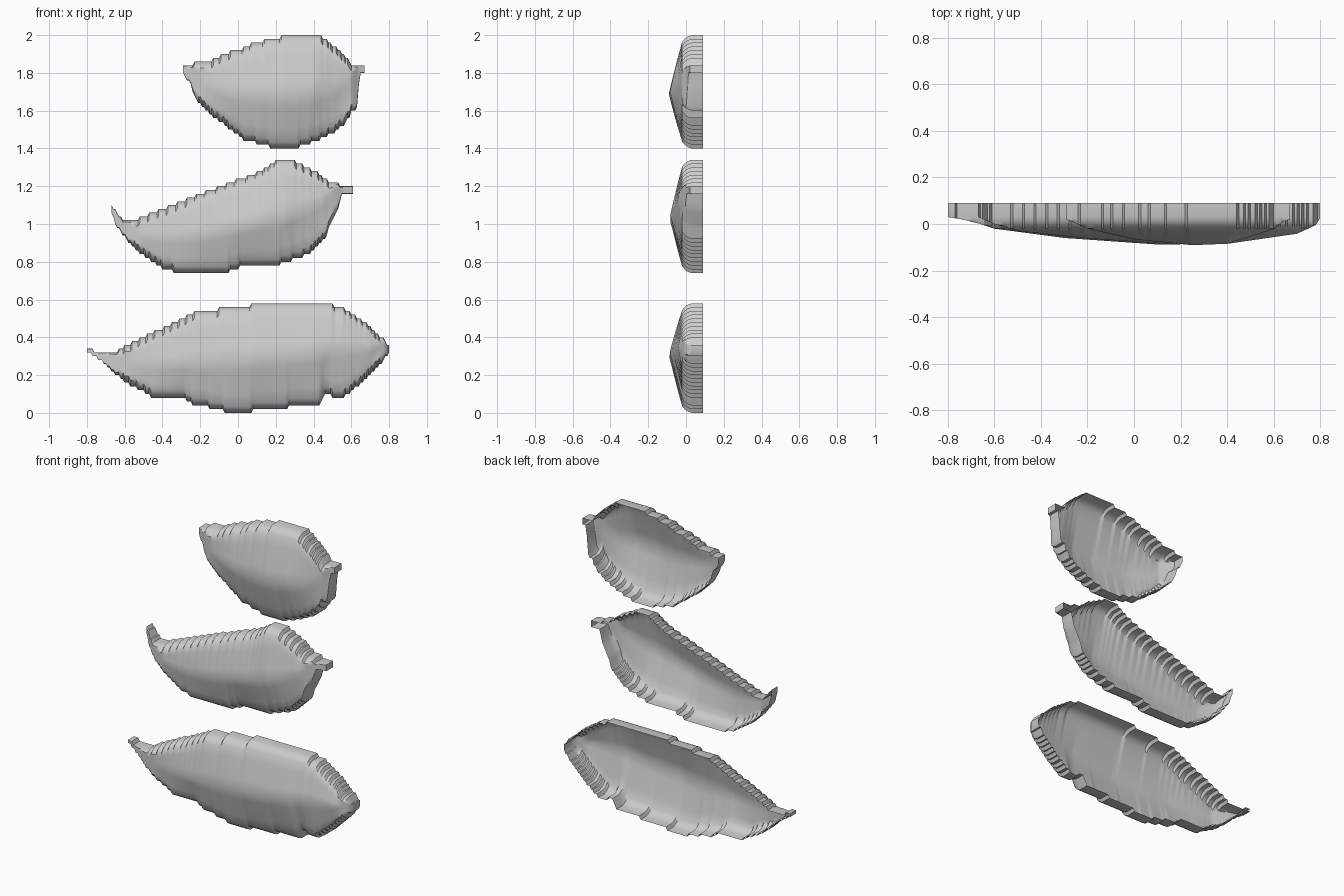
import bpy, bmesh, math

BACK = 0.09     # open rear rim
STEP = 0.02     # height of the jagged edge steps
DX = 0.01       # spacing of the cross-sections


def interp(pts, x):
    if x <= pts[0][0]:
        return pts[0][1]
    for (x0, v0), (x1, v1) in zip(pts, pts[1:]):
        if x <= x1:
            return v0 + (v1 - v0) * (x - x0) / (x1 - x0)
    return pts[-1][1]


def stepped(v):
    return round(v / STEP) * STEP


def half_section(edge, ridge, depth):
    """Points (y, z) from the rear rim, round the shoulder, up to the ridge."""
    width = abs(edge - ridge)
    sign = 1 if ridge > edge else -1
    k = min(1, width / 0.08)
    pts = [(BACK, edge), (0.03, edge)]
    for inset, y in ((0.006, 0.012), (0.016, -0.004), (0.035, -0.02)):
        pts.append((max(y, depth), edge + sign * inset * k))
    y0, z0 = pts[-1]
    for f in (0.25, 0.5, 0.75):
        y = y0 + (depth - y0) * (f + 0.12 * f * (1 - f))
        pts.append((y, z0 + (ridge - z0) * f))
    return pts


def leaf(name, upper, lower, ridge, depth):
    bm = bmesh.new()
    x0, x1 = upper[0][0], upper[-1][0]
    n = round((x1 - x0) / DX)
    cols = []
    for i in range(n + 1):
        x = x0 + (x1 - x0) * i / n
        top, bot = stepped(interp(upper, x)), stepped(interp(lower, x))
        if top - bot < STEP:
            top = bot + STEP
        mid = min(max(interp(ridge, x), bot + 0.008), top - 0.008)
        d = interp(depth, x)
        sec = (half_section(top, mid, d) + [(d, mid)]
               + half_section(bot, mid, d)[::-1])
        cols.append([bm.verts.new((x, y, z)) for y, z in sec])
    for a, b in zip(cols, cols[1:]):
        for j in range(len(a) - 1):
            bm.faces.new((a[j], a[j + 1], b[j + 1], b[j]))
    # end walls
    bm.faces.new(cols[0][::-1])
    bm.faces.new(cols[-1])
    mesh = bpy.data.meshes.new(name)
    bm.to_mesh(mesh)
    bm.free()
    ob = bpy.data.objects.new(name, mesh)
    bpy.context.collection.objects.link(ob)
    bpy.ops.object.select_all(action='DESELECT')
    ob.select_set(True)
    bpy.context.view_layer.objects.active = ob
    bpy.ops.object.shade_smooth_by_angle(angle=math.radians(35))
    return ob


# long bottom leaf
leaf("bottom_leaf",
     [(-.80, .34), (-.77, .335), (-.74, .31), (-.67, .31), (-.6, .355), (-.4, .45),
      (-.22, .535), (.1, .575), (.12, .59), (.44, .59), (.54, .56), (.6, .53),
      (.68, .475), (.77, .39), (.80, .36)],
     [(-.80, .325), (-.72, .275), (-.68, .235), (-.6, .165), (-.46, .09), (-.3, .085),
      (-.24, .05), (-.08, .01), (0, 0), (.15, .02), (.43, .045), (.46, .105), (.5, .09),
      (.57, .09), (.68, .18), (.77, .28), (.80, .32)],
     [(-.80, .33), (-.72, .285), (-.6, .26), (-.3, .265), (0, .285), (.3, .31),
      (.55, .35), (.8, .35)],
     [(-.80, .03), (-.74, .02), (-.66, 0), (-.6, -.02), (-.3, -.06), (.1, -.088),
      (.4, -.085), (.7, -.042), (.78, -.005), (.8, .025)])

# middle leaf with upturned tip and stub stem
leaf("middle_leaf",
     [(-.67, 1.10), (-.65, 1.08), (-.63, 1.04), (-.6, 1.015), (-.55, 1.02), (-.42, 1.07),
      (-.2, 1.16), (0, 1.235), (.1, 1.27), (.2, 1.335), (.3, 1.335), (.42, 1.27),
      (.5, 1.215), (.54, 1.21), (.61, 1.205)],
     [(-.67, 1.06), (-.65, 1.0), (-.62, .96), (-.57, .89), (-.5, .83), (-.4, .77),
      (-.3, .735), (-.07, .74), (0, .77), (.18, .775), (.37, .84), (.46, .92),
      (.49, 1.0), (.53, 1.09), (.55, 1.155), (.61, 1.165)],
     [(-.67, 1.08), (-.62, .98), (-.5, .94), (-.35, .93), (-.15, .955), (.1, 1.01),
      (.3, 1.06), (.5, 1.16), (.61, 1.18)],
     [(-.67, .03), (-.6, 0), (-.5, -.03), (-.2, -.062), (.1, -.083), (.25, -.083),
      (.45, -.04), (.52, -.01), (.56, .01), (.61, .02)])

# short top leaf
leaf("top_leaf",
     [(-.29, 1.83), (-.25, 1.84), (-.22, 1.86), (-.15, 1.865), (-.08, 1.9), (0, 1.92),
      (.1, 1.965), (.2, 1.98), (.25, 2.0), (.43, 2.0), (.52, 1.935), (.57, 1.89),
      (.6, 1.85), (.67, 1.84)],
     [(-.29, 1.79), (-.25, 1.75), (-.24, 1.7), (-.2, 1.63), (-.12, 1.56), (.03, 1.45),
      (.2, 1.40), (.3, 1.40), (.45, 1.455), (.53, 1.5), (.58, 1.55), (.6, 1.59),
      (.635, 1.62), (.642, 1.79), (.67, 1.80)],
     [(-.29, 1.81), (-.2, 1.74), (-.05, 1.70), (.1, 1.685), (.3, 1.69), (.5, 1.71),
      (.64, 1.8), (.67, 1.82)],
     [(-.29, .02), (-.2, -.02), (0, -.066), (.25, -.091), (.4, -.085), (.6, -.022),
      (.64, .01), (.67, .02)])
